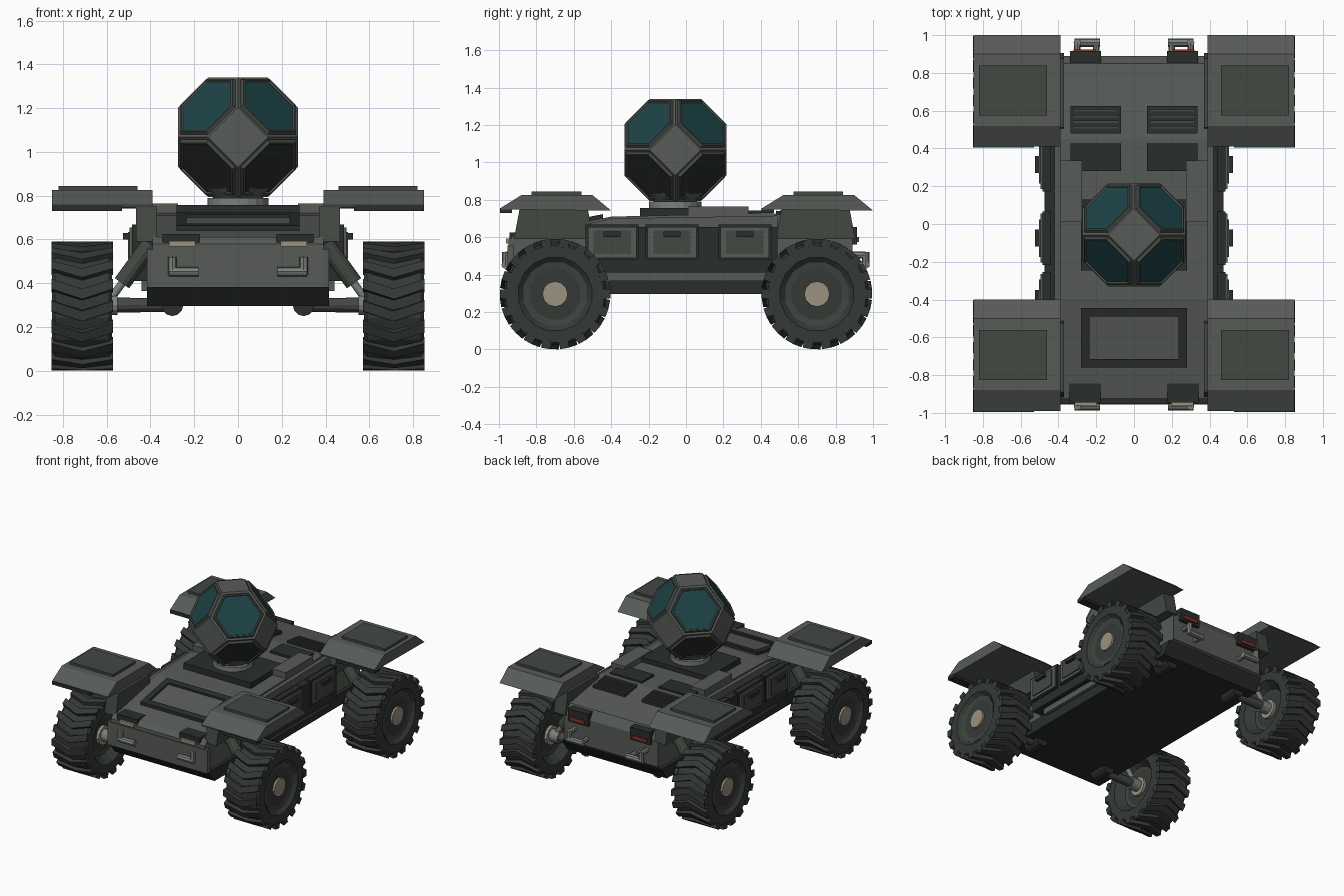
import bpy, bmesh, math
from mathutils import Vector, Matrix

if "Cube" in bpy.data.objects:
    bpy.data.objects.remove(bpy.data.objects["Cube"])

def mat(name, r, g, b):
    m = bpy.data.materials.new(name)
    m.diffuse_color = (r, g, b, 1)
    m.use_nodes = True
    m.node_tree.nodes["Principled BSDF"].inputs["Base Color"].default_value = m.diffuse_color
    return m

BODY = mat("hull_green", .095, .105, .095)
PANEL = mat("panel_green", .055, .065, .055)
DARK = mat("dark_trim", .022, .027, .024)
TYRE = mat("rubber", .035, .041, .037)
RIM = mat("rim_grey", .05, .058, .05)
TAN = mat("hub_tan", .33, .29, .21)
METAL = mat("metal", .2, .22, .2)
GLASS = mat("glass", .012, .055, .06)
RED = mat("tail_red", .25, .03, .02)

def finish(name, bm, mats, mirror=False):
    bmesh.ops.recalc_face_normals(bm, faces=bm.faces)
    me = bpy.data.meshes.new(name)
    bm.to_mesh(me)
    bm.free()
    for m in mats:
        me.materials.append(m)
    ob = bpy.data.objects.new(name, me)
    bpy.context.collection.objects.link(ob)
    if mirror:
        md = ob.modifiers.new("mirror", 'MIRROR')
        md.use_mirror_merge = False
    return ob

def prism(name, profile, x0, x1, m, mirror=False):
    """Extrude a (y, z) outline between two x positions."""
    bm = bmesh.new()
    a = [bm.verts.new((x0, y, z)) for y, z in profile]
    b = [bm.verts.new((x1, y, z)) for y, z in profile]
    bm.faces.new(a)
    bm.faces.new(b[::-1])
    for i in range(len(a)):
        j = (i + 1) % len(a)
        bm.faces.new((a[i], a[j], b[j], b[i]))
    return finish(name, bm, [m], mirror)

def box(name, x0, x1, y0, y1, z0, z1, m, mirror=False):
    return prism(name, [(y0, z0), (y1, z0), (y1, z1), (y0, z1)], x0, x1, m, mirror)

def rod(name, p, q, r1, r2, m, mirror=False, n=12):
    p, q = Vector(p), Vector(q)
    d = q - p
    bm = bmesh.new()
    M = Matrix.Translation((p + q) / 2) @ d.to_track_quat('Z', 'Y').to_matrix().to_4x4()
    bmesh.ops.create_cone(bm, cap_ends=True, segments=n, radius1=r1, radius2=r2, depth=d.length, matrix=M)
    return finish(name, bm, [m], mirror)

def hood_z(y):
    return .605 + (y + .95) * .19

# Hull: sloping hood, flat deck, chamfered tail
prism("hull", [(-.95, .38), (-.95, .58), (-.92, .61), (-.40, .71), (.45, .73), (.85, .665), (.89, .60),
               (.89, .40), (.84, .38)], -.39, .39, BODY)
prism("chassis_floor", [(-.94, .385), (-.87, .295), (.82, .295), (.88, .385)], -.415, .415, DARK)
box("front_panel", -.415, .415, -.955, -.92, .38, .555, BODY)
box("sill", .38, .44, -.45, .45, .365, .41, BODY, True)
box("side_wall", .36, .475, -.53, .49, .41, .655, DARK, True)
prism("side_shoulder", [(-.53, .655), (.49, .655), (.49, .715), (-.40, .70), (-.53, .67)], .36, .42, BODY, True)

# Side stowage boxes with handles
for i, y in enumerate((-.395, -.075, .315)):
    box(f"stowage_box_{i}", .44, .495, y - .13, y + .13, .49, .655, BODY, True)
    box(f"stowage_frame_{i}", .44, .485, y - .142, y + .142, .48, .668, DARK, True)
    box(f"stowage_panel_{i}", .49, .503, y - .1, y + .1, .51, .635, PANEL, True)
    box(f"stowage_handle_{i}", .49, .525, y - .045, y + .045, .60, .63, DARK, True)

# Hood hatch: raised frame around a light panel
def slab(name, x, y0, y1, h, m):
    prism(name, [(y0, hood_z(y0) - .01), (y1, hood_z(y1) - .01),
                 (y1, hood_z(y1) + h), (y0, hood_z(y0) + h)], -x, x, m)
slab("hatch_frame_front", .28, -.76, -.715, .022, DARK)
slab("hatch_frame_back", .28, -.49, -.445, .022, DARK)
prism("hatch_frame_side", [(-.74, hood_z(-.74)), (-.47, hood_z(-.47)), (-.47, hood_z(-.47) + .022),
                           (-.74, hood_z(-.74) + .022)], .235, .28, DARK, True)
slab("hatch_panel", .24, -.72, -.485, .008, BODY)

# Deck fittings
box("deck_side_box", .275, .39, .01, .335, .70, .765, BODY, True)
box("deck_plate", .07, .335, .28, .425, .71, .742, DARK, True)
prism("vent", [(.48, .70), (.625, .68), (.625, .722), (.48, .742)], .07, .335, DARK, True)
for i in range(4):
    y = .505 + i * .03
    z = .742 - (y - .48) * .138
    box(f"vent_slat_{i}", .085, .32, y, y + .013, z - .01, z + .007, PANEL, True)
box("turret_plate", -.28, .28, -.245, .13, .70, .757, DARK)

# Lamps and tow hooks, front and rear
box("headlamp_housing", .175, .345, -.945, -.845, .56, .625, DARK, True)
box("headlamp", .195, .315, -.962, -.94, .567, .592, TAN, True)
box("tail_lamp_housing", .175, .34, .85, .915, .56, .655, DARK, True)
box("tail_lamp", .20, .32, .91, .925, .575, .60, RED, True)
for end, y, wall in (("front", -.965, -.94), ("rear", .96, .88)):
    rod(f"{end}_hook_post", (.30, y, .44), (.30, y, .52), .02, .02, METAL, True, 8)
    rod(f"{end}_hook_bar", (.18, y, .453), (.315, y, .453), .022, .022, METAL, True, 8)
    rod(f"{end}_hook_mount_top", (.30, y, .505), (.30, wall, .505), .018, .018, METAL, True, 8)
    rod(f"{end}_hook_mount_low", (.20, y, .453), (.20, wall, .453), .018, .018, METAL, True, 8)

# Turret neck
rod("turret_neck", (0, -.057, .75), (0, -.057, .79), .14, .14, METAL, n=20)
rod("turret_collar", (0, -.057, .785), (0, -.057, .835), .11, .15, BODY, n=20)

# Cockpit: truncated octahedron whose hexagons become framed windows
bm = bmesh.new()
s = .1365
for a in (-s, s):
    for b in (-2 * s, 2 * s):
        for p in ((0, a, b), (0, b, a), (a, 0, b), (b, 0, a), (a, b, 0), (b, a, 0)):
            bm.verts.new(p)
bmesh.ops.convex_hull(bm, input=bm.verts)
bmesh.ops.dissolve_limit(bm, angle_limit=.02, verts=bm.verts, edges=bm.edges)
bmesh.ops.recalc_face_normals(bm, faces=bm.faces)
for f in [f for f in bm.faces if len(f.verts) == 6]:
    upper = f.normal.z > 0
    bmesh.ops.inset_region(bm, faces=[f], thickness=.016)
    r = bmesh.ops.inset_region(bm, faces=[f], thickness=.008, depth=.016)
    for g in r["faces"]:
        g.material_index = 1
    r = bmesh.ops.inset_region(bm, faces=[f], thickness=.010)
    for g in r["faces"]:
        g.material_index = 1
    bmesh.ops.inset_region(bm, faces=[f], thickness=.004, depth=-.007)
    f.material_index = 2 if upper else 3
bmesh.ops.translate(bm, verts=bm.verts, vec=(0, -.057, 1.067))
finish("cockpit_ball", bm, [BODY, PANEL, GLASS, DARK])

def lathe(name, cy, cz, prof, m, n=16):
    """Spin an (x, radius) profile around a wheel axle."""
    bm = bmesh.new()
    rings = []
    for x, r in prof:
        rings.append([bm.verts.new((x, cy + r * math.cos(t), cz + r * math.sin(t)))
                      for t in (2 * math.pi * (i + .5) / n for i in range(n))])
    for A, B in zip(rings, rings[1:]):
        for i in range(n):
            j = (i + 1) % n
            bm.faces.new((A[i], A[j], B[j], B[i]))
    bm.faces.new(rings[0])
    bm.faces.new(rings[-1])
    return finish(name, bm, [m], True)

def treads(name, cy, cz, n=18):
    """Chevron lugs, two slanted halves each."""
    bm = bmesh.new()
    for k in range(n):
        a = 2 * math.pi * k / n
        for xe in (.572, .852):
            pts = []
            for x, off in ((xe, 0), (.712, .16)):
                for r, w in ((.255, .105), (.296, .08)):
                    for sgn in (-1, 1):
                        t = a + off + sgn * w
                        pts.append(bm.verts.new((x, cy + r * math.cos(t), cz + r * math.sin(t))))
            for q in ((0, 1, 3, 2), (4, 5, 7, 6), (0, 1, 5, 4), (2, 3, 7, 6), (0, 2, 6, 4), (1, 3, 7, 5)):
                bm.faces.new([pts[i] for i in q])
    return finish(name, bm, [TYRE], True)

# Wheels, suspension and fenders: rear set repeats the front set
for end, c in (("front", -.70), ("rear", .70)):
    z = .296
    lathe(f"{end}_tyre", c, z, [(.64, .15), (.575, .20), (.575, .265), (.59, .277), (.835, .277),
                                (.85, .265), (.85, .20), (.825, .17), (.825, .15)], TYRE)
    lathe(f"{end}_rim", c, z, [(.65, .06), (.635, .165), (.83, .175), (.815, .07)], RIM, 12)
    rod(f"{end}_hub", (.62, c, z), (.84, c, z), .07, .068, TAN, True)
    treads(f"{end}_treads", c, z)
    # axle arm, pivot and shock absorber
    rod(f"{end}_pivot", (.30, c - .07, .30), (.30, c + .07, .30), .05, .05, DARK, True)
    rod(f"{end}_arm", (.30, c, .30), (.57, c, .30), .03, .035, PANEL, True)
    rod(f"{end}_axle", (.55, c, .30), (.66, c, .30), .045, .045, METAL, True)
    rod(f"{end}_shock_rod", (.58, c, .33), (.48, c, .47), .018, .018, METAL, True)
    rod(f"{end}_shock_body", (.53, c, .40), (.40, c, .58), .04, .04, PANEL, True)
    # fender
    prism(f"{end}_mudguard", [(c - .22, .59), (c + .205, .59), (c + .175, .75), (c - .19, .75)], .37, .465, PANEL, True)
    prism(f"{end}_fender", [(c - .29, .748), (c - .235, .748), (c + .30, .742), (c + .20, .825),
                            (c - .18, .825), (c - .29, .757)], .39, .85, BODY, True)
    box(f"{end}_fender_lip", .53, .85, c - .295, c - .23, .73, .756, DARK, True)
    box(f"{end}_fender_pad", .46, .82, c - .125, c + .14, .82, .843, PANEL, True)
